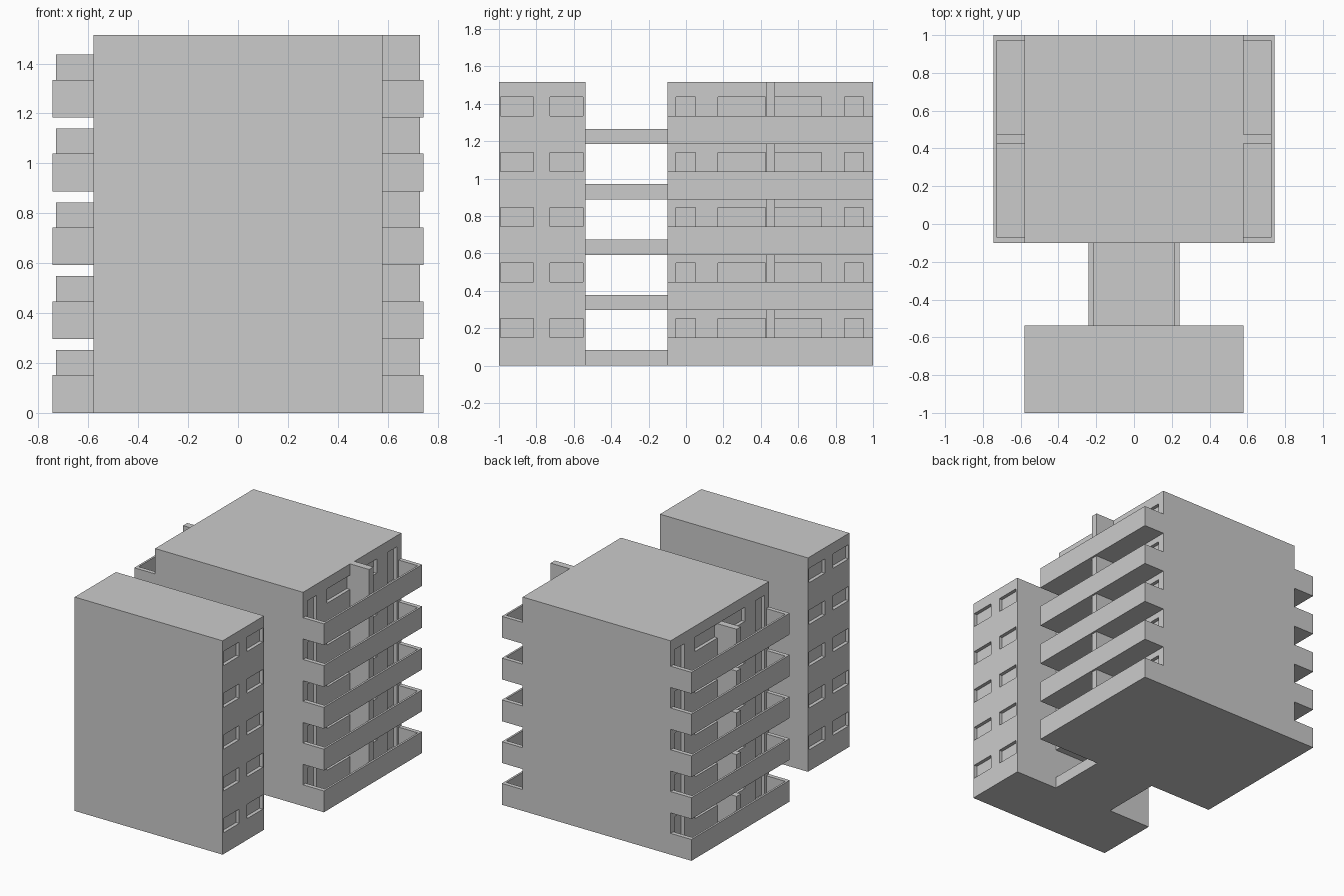
import bpy, bmesh

if "Cube" in bpy.data.objects:
    bpy.data.objects.remove(bpy.data.objects["Cube"])

FLOORS = 5
STEP = 0.296          # storey height
ROOF = 1.515
HALF = 0.58           # half width of both towers
SLAB = 0.015
RECESS = 0.025


def add_prism(bm, outline, z0, z1):
    """Extrude a flat xy outline from z0 up to z1."""
    face = bm.faces.new([bm.verts.new((x, y, z0)) for x, y in outline])
    up = bmesh.ops.extrude_face_region(bm, geom=[face])["geom"]
    top = [g for g in up if isinstance(g, bmesh.types.BMVert)]
    bmesh.ops.translate(bm, verts=top, vec=(0, 0, z1 - z0))


def add_box(bm, x0, x1, y0, y1, z0, z1):
    add_prism(bm, [(x0, y0), (x1, y0), (x1, y1), (x0, y1)], z0, z1)


def finish(bm, name):
    bmesh.ops.recalc_face_normals(bm, faces=bm.faces[:])
    mesh = bpy.data.meshes.new(name)
    bm.to_mesh(mesh)
    bm.free()
    obj = bpy.data.objects.new(name, mesh)
    bpy.context.collection.objects.link(obj)
    return obj


def tower(name, y0, y1, openings):
    """Solid block with recessed openings (y0, y1, z0, z1) on both sides of each storey."""
    bm = bmesh.new()
    add_box(bm, -HALF, HALF, y0, y1, 0, ROOF)
    block = finish(bm, name)
    bm = bmesh.new()
    for i in range(FLOORS):
        for a, b, lo, hi in openings:
            for s in (-1, 1):
                xs = sorted((s * (HALF - RECESS), s * (HALF + 0.05)))
                add_box(bm, *xs, a, b, i * STEP + lo, i * STEP + hi)
    cutter = finish(bm, name + "_cutter")
    cutter.hide_render = True
    mod = block.modifiers.new("openings", "BOOLEAN")
    mod.object = cutter
    mod.operation = "DIFFERENCE"
    mod.solver = "EXACT"
    # bake the cut and drop the cutter
    bpy.context.view_layer.update()
    deps = bpy.context.evaluated_depsgraph_get()
    baked = bpy.data.meshes.new_from_object(block.evaluated_get(deps))
    block.modifiers.clear()
    block.data = baked
    bpy.data.objects.remove(cutter)


# Front tower with two windows per storey on each side
tower("front_tower", -1.0, -0.537,
      [(-0.992, -0.815, 0.151, 0.252), (-0.727, -0.55, 0.151, 0.252)])

# Rear tower: balcony doors at the ends, windows beside the partition
tower("rear_tower", -0.10, 1.0,
      [(-0.053, 0.05, SLAB, 0.252), (0.847, 0.95, SLAB, 0.252),
       (0.17, 0.425, 0.151, 0.252), (0.475, 0.725, 0.151, 0.252)])

for i in range(FLOORS):
    z = i * STEP

    # Walkway between the towers: deck and two parapets
    bm = bmesh.new()
    add_box(bm, -0.215, 0.215, -0.537, -0.10, z, z + SLAB)
    for x in (-0.24, 0.215):
        add_box(bm, x, x + 0.025, -0.537, -0.10, z, z + 0.082)
    finish(bm, f"walkway_{i + 1}")

    # Balconies: floor slab and a U-shaped parapet on each side
    for s, side in ((-1, "left"), (1, "right")):
        bm = bmesh.new()
        i0, i1, o1 = s * HALF, s * 0.729, s * 0.743
        add_prism(bm, [(i0, -0.10), (o1, -0.10), (o1, 1.0), (i0, 1.0),
                       (i0, 0.97), (i1, 0.97), (i1, -0.07), (i0, -0.07)],
                  z, z + 0.151)
        add_box(bm, *sorted((i0, i1)), -0.07, 0.97, z, z + SLAB)
        finish(bm, f"balcony_{side}_{i + 1}")

    # Left partitions stop at window-head height on every storey
    bm = bmesh.new()
    add_box(bm, -0.729, -HALF, 0.427, 0.475, z + SLAB, z + 0.252)
    finish(bm, f"partition_left_{i + 1}")

    # Right partitions reach the balcony above, or the roof
    bm = bmesh.new()
    top = ROOF if i == FLOORS - 1 else z + STEP
    add_box(bm, HALF, 0.729, 0.427, 0.475, z + SLAB, top)
    finish(bm, f"partition_right_{i + 1}")
